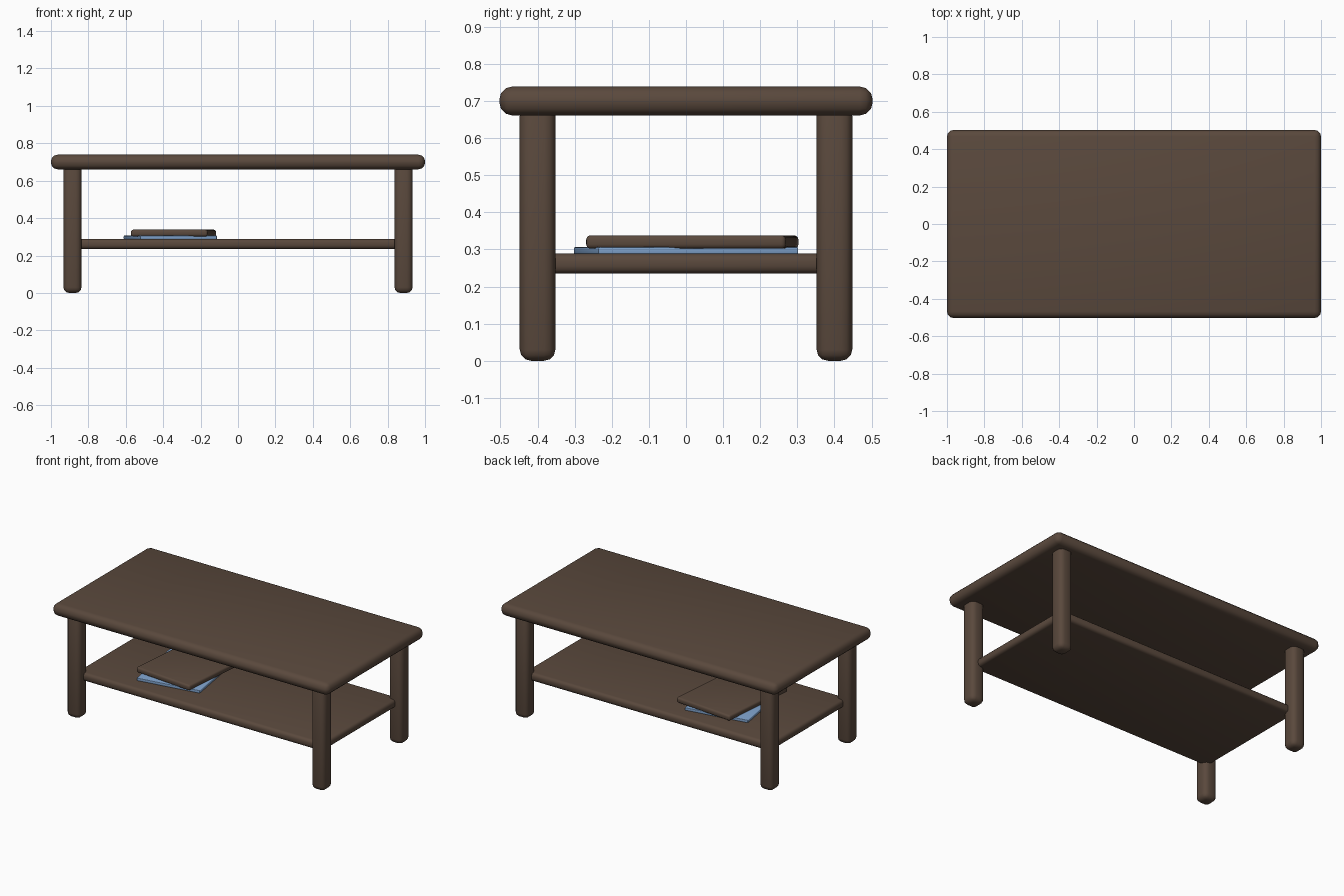
import bpy
import math

cube = bpy.data.objects.get("Cube")
if cube:
    bpy.data.objects.remove(cube, do_unlink=True)


def make_material(name, rgb):
    mat = bpy.data.materials.new(name)
    mat.use_nodes = True
    colour = (*rgb, 1)
    mat.diffuse_color = colour
    mat.node_tree.nodes["Principled BSDF"].inputs["Base Color"].default_value = colour
    return mat


def rounded_box(name, size, centre, radius, mat, turn=0):
    """Box with rounded edges, turned about z by some degrees."""
    bpy.ops.mesh.primitive_cube_add(size=1, location=centre)
    obj = bpy.context.object
    obj.name = name
    obj.scale = size
    bpy.ops.object.transform_apply(location=False, rotation=False, scale=True)
    obj.rotation_euler.z = math.radians(turn)
    obj.data.materials.append(mat)
    bevel = obj.modifiers.new("rounded_edges", "BEVEL")
    bevel.width = radius
    bevel.segments = 3
    bpy.ops.object.modifier_apply(modifier=bevel.name)
    bpy.ops.object.shade_smooth_by_angle(angle=math.radians(40))
    return obj


wood = make_material("dark_brown_wood", (0.102, 0.066, 0.046))
blue = make_material("soft_blue", (0.21, 0.36, 0.6))

# Table top and lower shelf
rounded_box("table_top", (2, 1.006, 0.078), (0, 0, 0.7), 0.035, wood)
rounded_box("lower_shelf", (1.78, 0.8, 0.054), (0, 0, 0.262), 0.02, wood)

# Four legs, sunk into the underside of the top
for side, x in (("left", 0.885), ("right", -0.885)):
    for end, y in (("front", -0.4), ("back", 0.4)):
        rounded_box(f"{end}_{side}_leg", (0.096, 0.096, 0.69), (x, y, 0.345), 0.03, wood)

# Two books lying askew on the shelf
rounded_box("lower_book", (0.415, 0.545, 0.019), (-0.362, 0, 0.2965), 0.004, blue, turn=9.5)
rounded_box("upper_book", (0.412, 0.54, 0.036), (-0.345, 0.017, 0.32), 0.012, wood, turn=-5)
